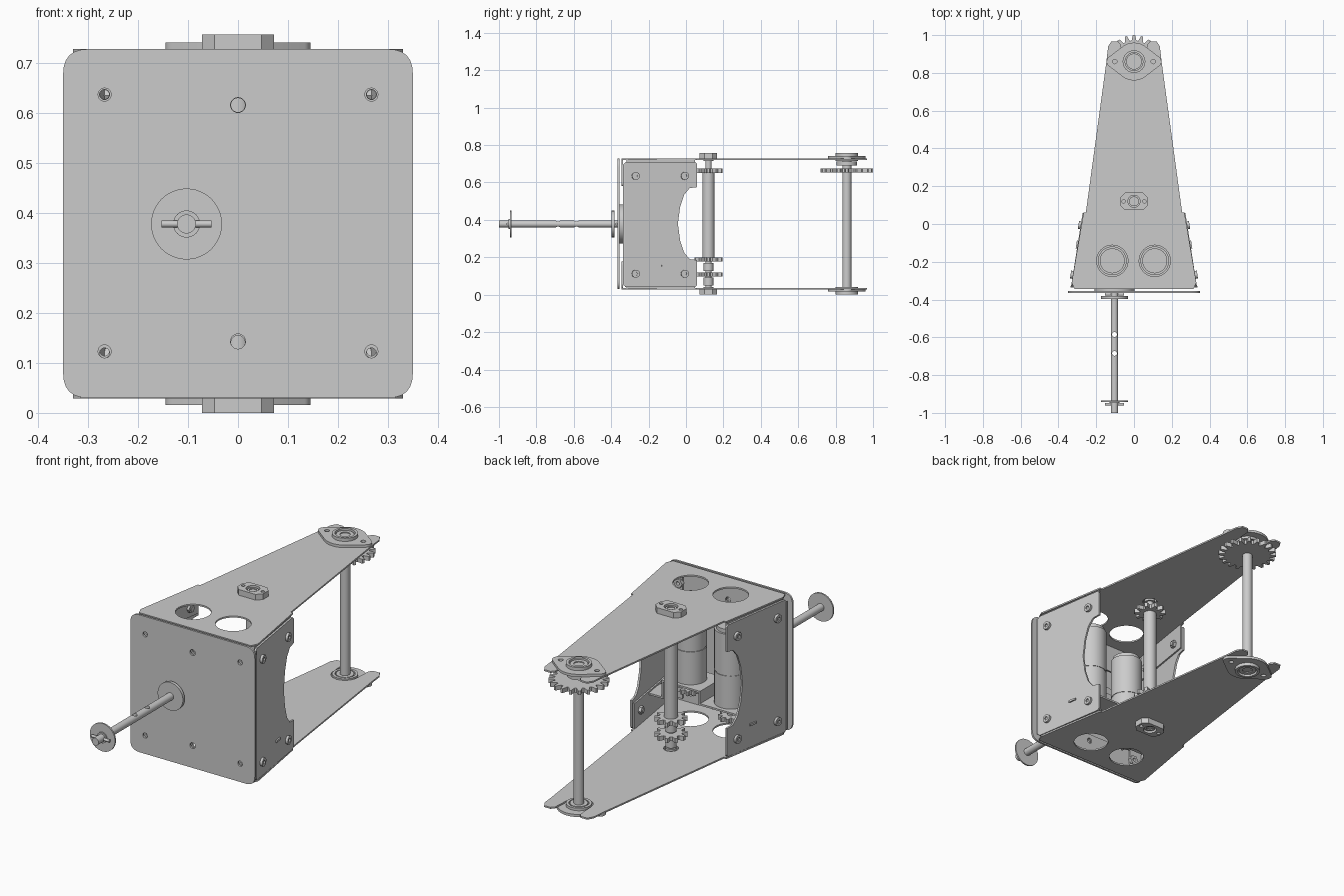
import bpy, bmesh
from math import pi, cos, sin, radians, atan2, hypot
from mathutils import Matrix, Vector

if "Cube" in bpy.data.objects:
    bpy.data.objects.remove(bpy.data.objects["Cube"])

MID = 0.3785                                   # mirror height of the frame
I4 = Matrix.Identity(4)
FLIP_X = Matrix.Diagonal((-1, 1, 1, 1))
FLIP_Z = Matrix.Translation((0, 0, 2 * MID)) @ Matrix.Diagonal((1, 1, -1, 1))
UPRIGHT = Matrix.Rotation(pi / 2, 4, 'X')      # local x,y,z -> x,z,-y


def arc(x, y, r, a0, a1, n=16):
    return [(x + r * cos(radians(a0 + (a1 - a0) * i / n)),
             y + r * sin(radians(a0 + (a1 - a0) * i / n))) for i in range(n + 1)]


def circle(x, y, r, n=32):
    return arc(x, y, r, 0, 360, n)[:-1]


def rounded(pts, r, n=6):
    out = []
    for i, p in enumerate(pts):
        p = Vector(p)
        a, b = Vector(pts[i - 1]) - p, Vector(pts[(i + 1) % len(pts)]) - p
        s = p + a.normalized() * min(r, a.length * .45)
        e = p + b.normalized() * min(r, b.length * .45)
        for k in range(n + 1):
            t = k / n
            out.append(tuple(s * (1 - t)**2 + p * 2 * t * (1 - t) * .85
                             + p * 2 * t * (1 - t) * .15 + e * t * t))
    return out


def rect(x0, y0, x1, y1):
    return [(x0, y0), (x1, y0), (x1, y1), (x0, y1)]


def prism(name, loops, a, b, m=I4):
    """Extrude outline (first loop) with holes (other loops) from a to b."""
    cu = bpy.data.curves.new(name, 'CURVE')
    cu.dimensions, cu.fill_mode, cu.extrude = '2D', 'BOTH', (b - a) / 2
    for lp in loops:
        sp = cu.splines.new('POLY')
        sp.points.add(len(lp) - 1)
        for q, p in zip(sp.points, lp):
            q.co = (p[0], p[1], 0, 1)
        sp.use_cyclic_u = True
    tmp = bpy.data.objects.new(name, cu)
    bpy.context.collection.objects.link(tmp)
    dg = bpy.context.evaluated_depsgraph_get()
    me = bpy.data.meshes.new_from_object(tmp.evaluated_get(dg))
    bpy.data.objects.remove(tmp)
    me.transform(m @ Matrix.Translation((0, 0, (a + b) / 2)))
    bm = bmesh.new()
    bm.from_mesh(me)
    bmesh.ops.remove_doubles(bm, verts=bm.verts, dist=1e-5)
    bmesh.ops.recalc_face_normals(bm, faces=bm.faces)
    bm.to_mesh(me)
    bm.free()
    ob = bpy.data.objects.new(name, me)
    bpy.context.collection.objects.link(ob)
    return ob


def sprocket(name, x, y, z, n, r, root, bore, h=.022):
    pts = []
    for i in range(n):
        for f, rad in ((-.36, root), (-.14, r), (.14, r), (.36, root)):
            t = 2 * pi * (i + f) / n
            pts.append((x + rad * cos(t), y + rad * sin(t)))
    prism(name, [pts, circle(x, y, bore)], z - h / 2, z + h / 2)


# front plate
bolt_x, bolt_z = .267, (.123, .637)
corners = [(s * bolt_x, z) for s in (1, -1) for z in bolt_z]
sx, sz = -.103, .378
prism("front_plate", [rounded(rect(-.35, .03, .35, .728), .05)]
      + [circle(x, z, .013, 20) for x, z in corners]
      + [circle(0, z, .015, 20) for z in (.143, .616)], .355, .365, UPRIGHT)
for x, z in corners:
    prism("front_bolt_nut", [circle(x, z, .024, 6), circle(x, z, .009, 16)], .315, .333, UPRIGHT)

# frame plates with open slot at the tail, folded lips, and bearings
half = [(.315, -.345), (.33, -.31), (.267, .06), (.255, .06), (.146, .86),
        (.137, .94), (.12, .967), (.085, .967), (.07, .95)]
outline = half + arc(0, .86, .065, 0, -180) + [(-x, y) for x, y in reversed(half)]
flange = (arc(0, .86, .1, 52.5, 127.5) + arc(-.115, .86, .03, 127.5, 232.5)
          + arc(0, .86, .1, 232.5, 307.5) + arc(.115, .86, .03, -52.5, 52.5))
ears = [circle(s * .102, .86, .012, 16) for s in (1, -1)]
block = rounded(rect(-.072, .073, .072, .167), .025, 1)

# side direction of the tapered body
p0, p1 = Vector((.338, -.335)), Vector((.276, .06))
d = p1 - p0
side_m = Matrix.Translation((p0.x, p0.y, 0)) @ Matrix.Rotation(atan2(d.y, d.x), 4, 'Z') @ UPRIGHT
L = d.length

for end, m in (("upper", I4), ("lower", FLIP_Z)):
    prism(end + "_plate", [outline, circle(-.115, -.195, .083), circle(.11, -.195, .083),
                           circle(0, .12, .035)], .72, .728, m)
    prism(end + "_front_lip", [rounded(rect(-.305, .58, .305, .726), .02), circle(0, .616, .014, 20)]
          + [circle(s * bolt_x, .637, .01, 16) for s in (1, -1)], .337, .345, m @ UPRIGHT)
    for side, f in (("right", I4), ("left", FLIP_X)):
        prism(f"{end}_{side}_flange", [rect(.02, .59, L - .01, .722)], -.022, -.014, m @ f @ side_m)
    # tail bearing
    prism(end + "_tail_bearing_flange", [flange, circle(0, .86, .04)] + ears, .728, .741, m)
    prism(end + "_tail_bearing_housing", [circle(0, .86, .06), circle(0, .86, .047)], .715, .757, m)
    prism(end + "_tail_bearing_ring", [circle(0, .86, .042), circle(0, .86, .024)], .715, .75, m)
    # middle shaft bearing block
    prism(end + "_middle_bearing", [block, circle(0, .12, .032)]
          + [circle(s * .055, .12, .009, 16) for s in (1, -1)], .728, .757, m)
    prism(end + "_middle_bearing_ring", [circle(0, .12, .026), circle(0, .12, .017)], .715, .75, m)
prism("tail_collar", [circle(0, .86, .055), circle(0, .86, .024)], .69, .712)

# side panels with curved rear cutout
zc = .38
cut = [(L, zc - .195), (L - .04, zc - .19), (L - .07, zc - .155), (L - .092, zc - .09),
       (L - .104, zc)]
cut += [(x, 2 * zc - z) for x, z in reversed(cut[:-1])]
panel = [(0, .055), (.015, .04), (L - .01, .04), (L, .05)] + cut + \
        [(L, .7), (L - .01, .71), (.015, .71), (0, .695)]
bolts = [(y, z) for y in (.067, .333) for z in (.112, .635)]
for side, f in (("right", I4), ("left", FLIP_X)):
    m = f @ side_m
    prism(side + "_panel", [panel], -.014, -.004, m)
    lip = [(.335, .05), (.335, .7), (.25, .7), (.25, .05)]
    prism(side + "_panel_front_lip", [lip] + [circle(bolt_x, z, .01, 16) for z in bolt_z],
          .327, .335, f @ UPRIGHT)
    prism(side + "_bracket_tab", [rect(.208, .15, .25, .16)], -.016, .003, m)
    for y, z in bolts:
        prism(side + "_panel_bolt", [circle(y, z, .021, 24), circle(y, z, .01, 6)], -.004, .008, m)
        prism(side + "_panel_bolt_shank", [circle(y, z, .011, 16)], -.04, .001, m)
        prism(side + "_panel_nut", [circle(y, z, .02, 6)], -.036, -.022, m)

# stepped motor bracket
path = [(-.292, .15), (-.215, .15), (-.215, .172), (0, .172), (0, .235), (.2, .235),
        (.2, .15), (.292, .15)]
t = .009
under = [(-.292, .159), (-.224, .159), (-.224, .181), (-.009, .181), (-.009, .244), (.209, .244),
         (.209, .159), (.292, .159)]
prism("motor_bracket", [path + under[::-1]], .1, .29, UPRIGHT)

# motors: can, end cap, output shaft, drive sprocket
for name, x, z0, z1, zs in (("right_motor", .11, .244, .66, .188), ("left_motor", -.115, .181, .58, .108)):
    y = -.195
    zm = z0 + .17
    prism(name + "_gearbox", [circle(x, y, .076, 40)], z0, zm - .003)
    prism(name + "_seam", [circle(x, y, .073, 40)], zm - .003, zm + .003)
    prism(name + "_can", [circle(x, y, .076, 40)], zm + .003, z1 - .02)
    prism(name + "_cap", [circle(x, y, .066, 40)], z1 - .02, z1)
    prism(name + "_shaft", [circle(x, y, .016)], zs - .03, z0)
    sprocket(name + "_sprocket", x, y, zs, 10, .058, .042, .016)

# middle shaft with three sprockets
prism("middle_shaft", [circle(0, .12, .017)], .012, .745)
prism("middle_sleeve", [circle(0, .12, .032)], .199, .652)
for z in (.663, .188, .108):
    sprocket("middle_sprocket", 0, .12, z, 10, .076, .053, .017)
for z in (.148, .07):
    prism("middle_spacer", [circle(0, .12, .026)], z - .022, z + .022)

# tail shaft with large sprocket
prism("tail_shaft", [circle(0, .86, .024)], .012, .745)
sprocket("tail_sprocket", 0, .86, .665, 20, .14, .112, .024)

# front shaft with cross holes, washers, pins and inner bearing
shaft = prism("front_shaft", [circle(sx, sz, .019)], .3, 1.0, UPRIGHT)
for y in (-.585, -.685):
    c = prism("hole_cutter", [circle(sx, y, .013, 20)], .3, .46)
    c.hide_render = True
    mod = shaft.modifiers.new("hole", 'BOOLEAN')
    mod.operation, mod.solver, mod.object = 'DIFFERENCE', 'EXACT', c
    bpy.context.view_layer.objects.active = shaft
    bpy.ops.object.modifier_apply(modifier=mod.name)
    bpy.data.objects.remove(c)
for a, b in ((.382, .397), (.934, .942)):
    prism("front_washer", [circle(sx, sz, .071, 48), circle(sx, sz, .018)], a, b, UPRIGHT)
prism("front_shaft_collar", [circle(sx, sz, .027), circle(sx, sz, .018)], .942, .948, UPRIGHT)
cross = Matrix.Rotation(pi / 2, 4, 'Y')
for y in (-.955, -.372):
    prism("front_cross_pin", [circle(-sz, y, .007, 16)], sx - .05, sx + .05, cross)
prism("front_bearing_flange", [circle(sx, sz, .105, 48), circle(sx, sz, .019)], .336, .355, UPRIGHT)
prism("front_bearing_hub", [circle(sx, sz, .055), circle(sx, sz, .019)], .315, .336, UPRIGHT)

# smooth round surfaces, keep edges sharp
bpy.ops.object.select_all(action='SELECT')
bpy.context.view_layer.objects.active = shaft
bpy.ops.object.shade_smooth_by_angle(angle=radians(30))
